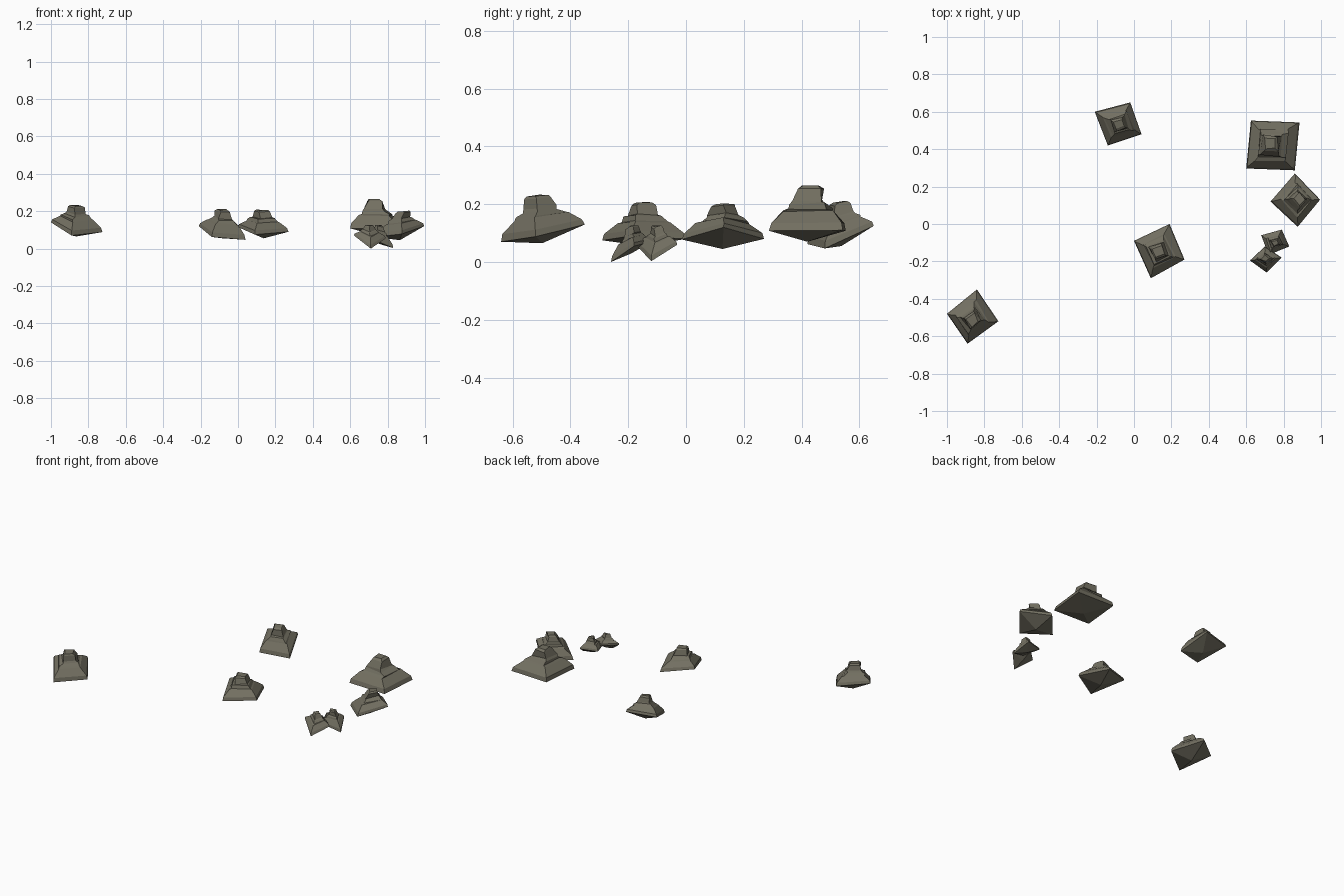
import bpy, bmesh, random
from mathutils import Vector

if "Cube" in bpy.data.objects:
    bpy.data.objects.remove(bpy.data.objects["Cube"])

random.seed(4)

mat = bpy.data.materials.new("weathered_stone")
mat.diffuse_color = (0.17, 0.16, 0.12, 1)
mat.use_nodes = True
mat.node_tree.nodes["Principled BSDF"].inputs["Base Color"].default_value = mat.diffuse_color

# Terraced profile: (radius factor, height fraction from rim to crown)
PROFILE = [(1.0, 0.0), (0.95, 0.17), (0.64, 0.44), (0.57, 0.48),
           (0.45, 0.60), (0.39, 0.66), (0.30, 0.93), (0.23, 1.0)]


def floating_rock(name, rim, crown, keel_z):
    """Four-sided stepped rock: tilted rim corners, a crown point and a keel."""
    corners = [Vector(c) for c in rim]
    centre = sum(corners, Vector()) / 4
    crown = Vector(crown)
    bm = bmesh.new()
    rings = []
    for i, (r, h) in enumerate(PROFILE):
        axis = centre.lerp(crown, h)
        ring = []
        for c in corners:
            p = axis + (c - centre) * r
            p.z = axis.z + (c.z - centre.z) * r * (1 - 0.6 * h)
            if i > 1:   # chipped upper terraces
                s = 0.05 * (c - centre).length
                p += Vector((random.uniform(-s, s), random.uniform(-s, s),
                             random.uniform(-s, s) * 0.5 if h < 0.9 else 0))
            ring.append(bm.verts.new(p))
        rings.append(ring)
    for a, b in zip(rings, rings[1:]):
        for k in range(4):
            n = (k + 1) % 4
            bm.faces.new((a[k], a[n], b[n], b[k]))
    bm.faces.new(rings[-1])
    # shallow pointed underside
    keel = bm.verts.new((centre.x, centre.y, keel_z))
    for k in range(4):
        bm.faces.new((rings[0][k], keel, rings[0][(k + 1) % 4]))
    bmesh.ops.recalc_face_normals(bm, faces=bm.faces)
    me = bpy.data.meshes.new(name)
    bm.to_mesh(me)
    bm.free()
    me.materials.append(mat)
    bpy.context.collection.objects.link(bpy.data.objects.new(name, me))


# Large and medium rocks
floating_rock("rock_back", [(-.21, .60, .12), (-.02, .65, .125), (.04, .48, .047), (-.14, .42, .062)],
              (-.08, .535, .208), .055)
floating_rock("rock_large", [(.625, .553, .108), (.885, .543, .11), (.86, .287, .108), (.60, .297, .108)],
              (.73, .43, .265), .07)
floating_rock("rock_right", [(.86, .27, .08), (.995, .13, .12), (.875, -.015, .078), (.73, .12, .062)],
              (.88, .135, .20), .045)
floating_rock("rock_middle", [(0, -.09, .115), (.19, 0, .08), (.27, -.19, .09), (.09, -.29, .075)],
              (.13, -.15, .206), .055)
floating_rock("rock_left", [(-1, -.48, .14), (-.84, -.35, .13), (-.725, -.52, .088), (-.89, -.64, .07)],
              (-.865, -.515, .23), .065)

# Pair of small overlapping rocks
floating_rock("small_rock_1", [(.68, -.06, .06), (.79, -.03, .06), (.83, -.12, .003), (.72, -.165, .05)],
              (.755, -.10, .125), .025)
floating_rock("small_rock_2", [(.62, -.195, .07), (.70, -.12, .07), (.79, -.18, .055), (.71, -.26, 0)],
              (.70, -.185, .125), .03)
